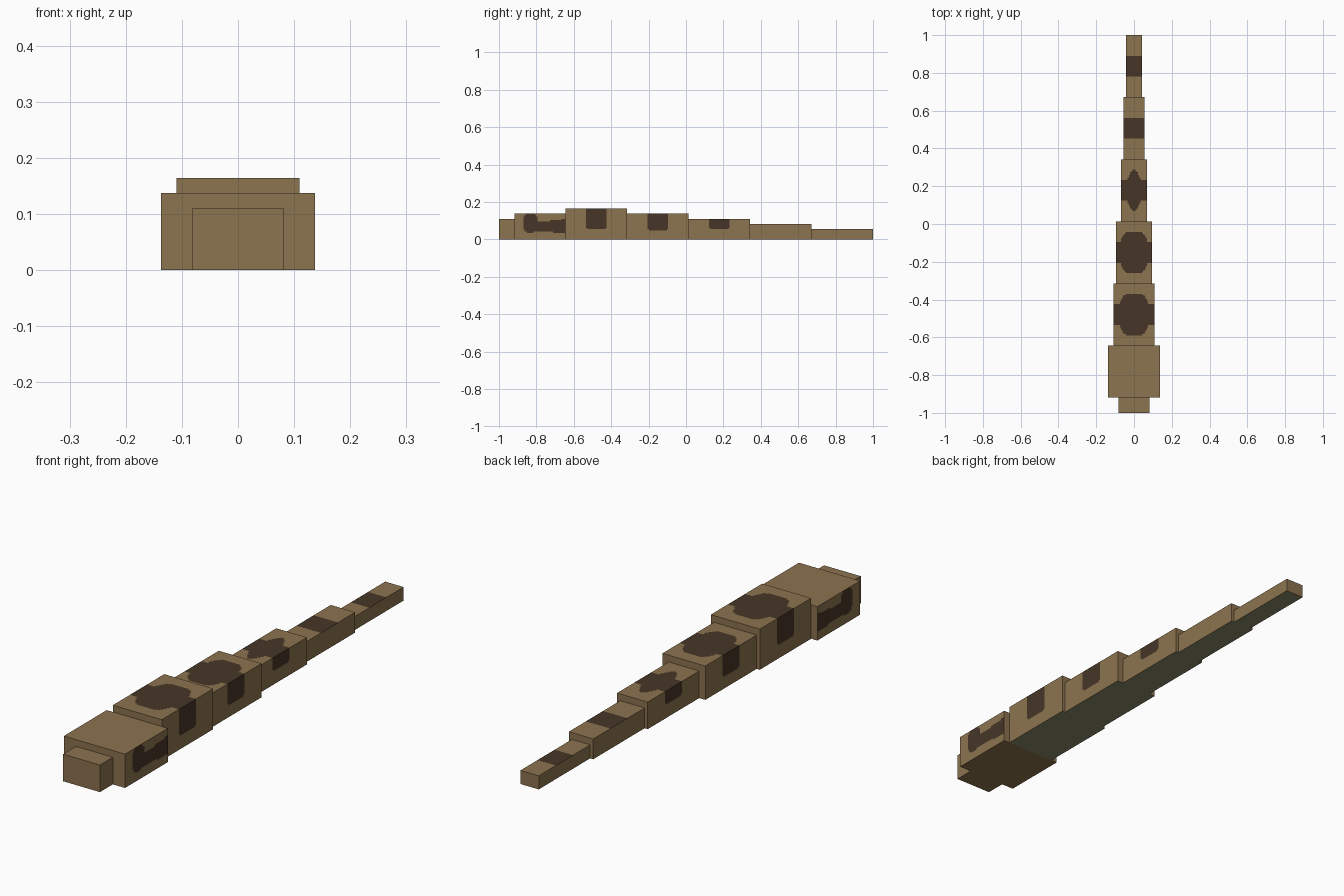
import bpy, bmesh, math
from mathutils import Vector

cube = bpy.data.objects.get("Cube")
if cube:
    bpy.data.objects.remove(cube, do_unlink=True)

U = 2 / 73          # one block unit; the whole body is 73 units long
CELL = U / 4        # step size of the blocky spot outlines


def linear(c):
    c /= 255
    return c / 12.92 if c <= 0.04045 else ((c + 0.055) / 1.055) ** 2.4


def material(name, *rgb):
    m = bpy.data.materials.new(name)
    m.use_nodes = True
    col = [linear(c) for c in rgb] + [1.0]
    m.diffuse_color = col
    bsdf = next(n for n in m.node_tree.nodes if n.type == 'BSDF_PRINCIPLED')
    bsdf.inputs["Base Color"].default_value = col
    return m


MATS = [material("tan_skin", 140, 115, 78),
        material("dark_brown_spot", 70, 53, 38),
        material("grey_green_belly", 139, 137, 107)]
TAN, SPOT, BELLY = range(3)


def block(name, y0, size, rule=None):
    """Box sitting on the ground from y0 backwards; rule(centre, normal) picks the colour."""
    dims = Vector(size) * U
    low = Vector((-dims.x / 2, y0, 0))
    bm = bmesh.new()
    bmesh.ops.create_cube(bm, size=1)
    for v in bm.verts:
        v.co = low + Vector([(c + 0.5) * d for c, d in zip(v.co, dims)])
    if rule:
        # cut into small cells, colour them, then merge cells of equal colour
        for axis in range(3):
            normal = Vector([float(i == axis) for i in range(3)])
            for k in range(1, round(dims[axis] / CELL)):
                bmesh.ops.bisect_plane(bm, geom=bm.verts[:] + bm.edges[:] + bm.faces[:],
                                       plane_co=low + normal * k * CELL, plane_no=normal)
        bm.normal_update()
        for f in bm.faces:
            f.material_index = rule(f.calc_center_median(), f.normal)
        bmesh.ops.dissolve_limit(bm, angle_limit=math.radians(2), verts=bm.verts[:],
                                 edges=bm.edges[:], delimit={'MATERIAL'})
    mesh = bpy.data.meshes.new(name)
    bm.to_mesh(mesh)
    bm.free()
    for m in MATS:
        mesh.materials.append(m)
    obj = bpy.data.objects.new(name, mesh)
    bpy.context.collection.objects.link(obj)
    return obj


def head_rule(c, n):
    # spot on each cheek: a tall front blob with a wavy streak to the back
    if abs(n.x) < 0.5:
        return TAN
    blob = (abs(c.y + 0.832) / 0.038) ** 3 + (abs(c.z - 0.088) / 0.052) ** 3 < 1
    wave = 0.005 * math.cos((c.y + 0.64) * 24)
    streak = c.y > -0.85 and 0.037 - wave < c.z < 0.102 + wave
    return SPOT if blob or streak else TAN


def saddle_rule(mid, blob, side_z):
    """Saddle spot: band across the back, optional blob on top, flaps down to side_z."""
    def rule(c, n):
        dy = abs(c.y - mid)
        if n.z < -0.5:
            return BELLY
        if n.z > 0.5:
            if dy < 2 * U:
                return SPOT
            if blob:
                half, power = blob
                return SPOT if (abs(c.x) / half) ** power + (dy / (4.1 * U)) ** power < 1 else TAN
        if abs(n.x) > 0.5 and side_z is not None:
            # lower corners of the flap are rounded
            corner = max(0, dy - 1.3 * U) + max(0, side_z + 0.7 * U - c.z)
            if c.z > side_z and dy < 2.05 * U and corner < U:
                return SPOT
        return TAN
    return rule


# head and snout
block("snout", -1, (6, 3, 4))
block("head", -1 + 3 * U, (10, 10, 5), head_rule)

# body and tail segments: name, width, height, top blob (half width, roundness), flap bottom
segments = [("front_body", 8, 6, (0.078, 3), 0.055),
            ("middle_body", 7, 5, (0.074, 3), 0.046),
            ("rear_body", 5, 4, (0.045, 1.6), 0.055),
            ("tail_base", 4, 3, None, None),
            ("tail_tip", 3, 2, None, None)]
y = -1 + 13 * U
for name, width, height, blob, side_z in segments:
    block(name, y, (width, 12, height), saddle_rule(y + 6 * U, blob, side_z))
    y += 12 * U
